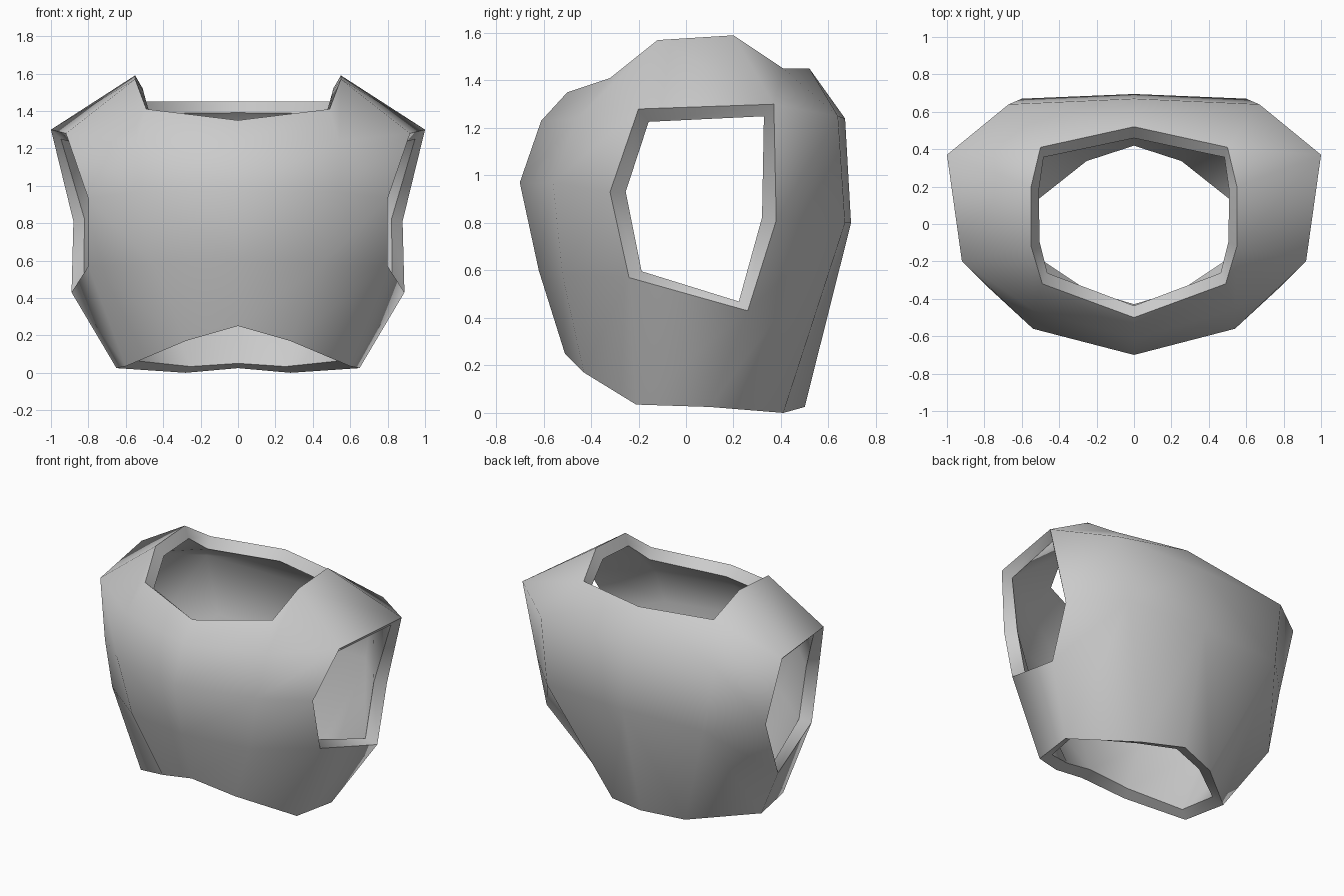
import bpy, bmesh, math

if "Cube" in bpy.data.objects:
    bpy.data.objects.remove(bpy.data.objects["Cube"])

# Right half of the shell, grouped by the loops it hangs on
P = {}
def loop(tag, pts):
    for i, p in enumerate(pts):
        P[f"{tag}{i}"] = p

# hem, arm hole and neck openings
loop("H", [(0, -.51, .25), (.28, -.43, .17), (.60, -.21, .035),
           (.65, .10, .025), (.28, .41, 0), (0, .50, .025)])
loop("A", [(.80, -.24, .57), (.89, .26, .43), (.88, .38, .81),
           (1, .37, 1.30), (.92, -.20, 1.28), (.80, -.32, .93)])
loop("N", [(0, -.50, 1.35), (.49, -.32, 1.41), (.55, -.12, 1.57),
           (.55, .20, 1.59), (.50, .41, 1.45), (0, .52, 1.45)])
# chest: centre column, then side column
loop("C", [(0, -.62, .60), (0, -.70, .97), (0, -.61, 1.23)])
loop("S", [(.45, -.52, .58), (.54, -.56, .97), (.54, -.46, 1.24)])
# back: centre pair, then side pair
loop("B", [(0, .695, .80), (0, .67, 1.24), (.60, .67, .80), (.67, .64, 1.25)])

FACES = """H0 H1 S0 C0 / C0 S0 S1 C1 / C1 S1 S2 C2 / C2 S2 N1 N0
/ H1 H2 A0 S0 / S0 A0 A5 S1 / S1 A5 A4 S2 / S2 A4 N2 N1
/ H2 H3 A1 A0 / N2 A4 A3 N3
/ H3 H4 B2 A1 / A1 B2 A2 / A2 B2 B3 A3 / A3 B3 N4 N3
/ H4 H5 B0 B2 / B2 B0 B1 B3 / B3 B1 N5 N4"""

bm = bmesh.new()
V = {k: bm.verts.new(p) for k, p in P.items()}
for f in FACES.split("/"):
    bm.faces.new([V[k] for k in f.split()])
mesh = bpy.data.meshes.new("chest_armour")
bm.to_mesh(mesh)
bm.free()
armour = bpy.data.objects.new("chest_armour", mesh)
bpy.context.collection.objects.link(armour)
bpy.context.view_layer.objects.active = armour
armour.select_set(True)

# Mirror to the full body, then thicken inwards
m = armour.modifiers.new("mirror", 'MIRROR')
m.use_clip = True
s = armour.modifiers.new("thickness", 'SOLIDIFY')
s.thickness = .085
s.offset = -1
for name in ("mirror", "thickness"):
    bpy.ops.object.modifier_apply(modifier=name)

bpy.ops.object.shade_smooth_by_angle(angle=math.radians(75))
